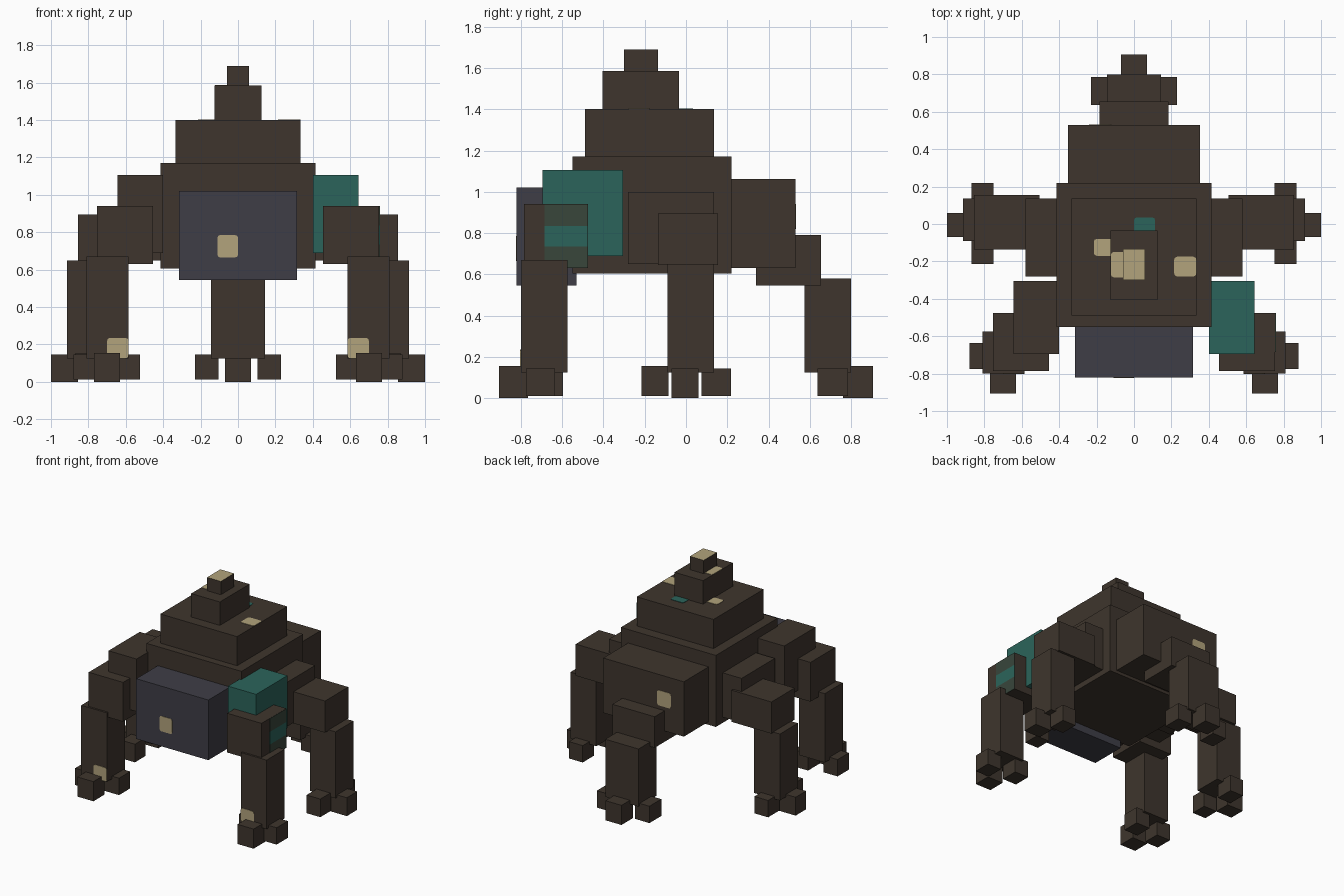
import bpy
import bmesh

if "Cube" in bpy.data.objects:
    bpy.data.objects.remove(bpy.data.objects["Cube"], do_unlink=True)


def linear(channel):
    c = channel / 255
    return c / 12.92 if c <= 0.04045 else ((c + 0.055) / 1.055) ** 2.4


def make_material(name, hex_code):
    rgb = bytes.fromhex(hex_code)
    colour = (*[linear(c) for c in rgb], 1)
    mat = bpy.data.materials.new(name)
    mat.use_nodes = True
    mat.diffuse_color = colour
    bsdf = mat.node_tree.nodes["Principled BSDF"]
    bsdf.inputs["Base Color"].default_value = colour
    bsdf.inputs["Roughness"].default_value = 0.9
    return mat


brown = make_material("dark brown", "3e352d")
slate = make_material("slate grey", "3e3d46")
teal = make_material("teal", "2b645b")
green = make_material("mossy green", "38463b")
tan = make_material("tan", "b2a37c")


def box(name, x, y, z, mat=brown, round_axis=None):
    """Box between pairs of bounds; round_axis softens a plate's outline."""
    bounds = [sorted(pair) for pair in (x, y, z)]
    bm = bmesh.new()
    bmesh.ops.create_cube(bm, size=1)
    for v in bm.verts:
        for axis, (low, high) in enumerate(bounds):
            v.co[axis] = high if v.co[axis] > 0 else low
    if round_axis is not None:
        edges = [e for e in bm.edges
                 if abs(e.verts[0].co[round_axis] - e.verts[1].co[round_axis]) > 1e-5]
        bmesh.ops.bevel(bm, geom=edges, offset=0.015, segments=2, profile=0.5,
                        affect='EDGES')
    mesh = bpy.data.meshes.new(name)
    bm.to_mesh(mesh)
    bm.free()
    mesh.materials.append(mat)
    obj = bpy.data.objects.new(name, mesh)
    bpy.context.collection.objects.link(obj)
    return obj


def plate(name, axis, level, first, second, mat=tan):
    """Thin painted patch lying on the face at the given level of an axis."""
    bounds = [first, second]
    bounds.insert(axis, (level - 0.003, level + 0.003))
    box(name, *bounds, mat, round_axis=axis)


def pair(name, x, y, z, left_mat=brown):
    """Box on the left (+x) and its mirror on the right."""
    box("left_" + name, x, y, z, left_mat)
    box("right_" + name, [-v for v in x], y, z)


# Stepped body
box("body", (-.415, .415), (-.55, .22), (.605, 1.17))
box("lower_tier", (-.335, .335), (-.49, .135), (1.16, 1.4))
box("middle_tier", (-.125, .125), (-.405, -.035), (1.39, 1.585))
top_block = box("top_block", (-.06, .06), (-.3, -.135), (1.58, 1.69))

# Tan cap on the upward face of the top block
top_block.data.materials.append(tan)
for face in top_block.data.polygons:
    face.material_index = int(face.normal.z > 0.9)

# Head and rear
box("head", (-.315, .315), (-.82, -.53), (.545, 1.02), slate)
box("abdomen", (-.352, .352), (.21, .53), (.63, 1.063))

# Front legs
pair("front_shoulder", (.4, .645), (-.695, -.305), (.69, 1.105), teal)
pair("front_upper_leg", (.455, .755), (-.785, -.475), (.63, .94))
pair("front_lower_leg", (.585, .81), (-.8, -.575), (.125, .67))
pair("front_middle_toe", (.63, .77), (-.905, -.765), (0, .155))
pair("front_outer_toe", (.755, .88), (-.775, -.635), (.012, .145))
pair("front_inner_toe", (.525, .65), (-.735, -.595), (.012, .145))

# Side legs
pair("side_hip", (.4, .58), (-.28, .135), (.65, 1))
pair("side_upper_leg", (.505, .855), (-.135, .155), (.645, .895))
pair("side_lower_leg", (.69, .915), (-.09, .135), (.125, .65))
pair("side_middle_toe", (.855, 1), (-.07, .06), (0, .145))
pair("side_front_toe", (.75, .87), (-.215, -.085), (.012, .155))
pair("side_back_toe", (.75, .87), (.075, .218), (.012, .145))

# Back leg
box("back_upper_leg", (-.185, .185), (.34, .655), (.545, .79))
box("back_lower_leg", (-.145, .145), (.575, .8), (.125, .58))
box("back_middle_toe", (-.07, .07), (.76, .905), (0, .155))
pair("back_side_toe", (.105, .23), (.637, .785), (.012, .145))

# Painted patches on the body
plate("head_patch", 1, -.82, (-.11, 0), (.665, .785))
plate("abdomen_patch", 1, .53, (-.24, -.12), (.82, .94))
plate("tier_patch_right", 2, 1.4, (-.215, -.11), (-.17, -.08))
plate("tier_patch_left", 2, 1.4, (.215, .333), (-.28, -.175))
plate("tier_patch_back", 2, 1.4, (0, .113), (-.06, .035), teal)
plate("middle_tier_patch", 2, 1.585, (-.124, -.04), (-.285, -.15))

# Painted patches on the legs
for side, sign in (("left", 1), ("right", -1)):
    plate(side + "_shin_patch", 1, -.8,
          (sign * .586, sign * .7), (.126, .235))
for part, heights, mat in (("upper", (.835, .939), green),
                           ("middle", (.735, .835), teal),
                           ("lower", (.631, .735), green)):
    bounds = [(.752, .758), (-.685, -.476), heights]
    box("left_leg_stripe_" + part, *bounds, mat)
